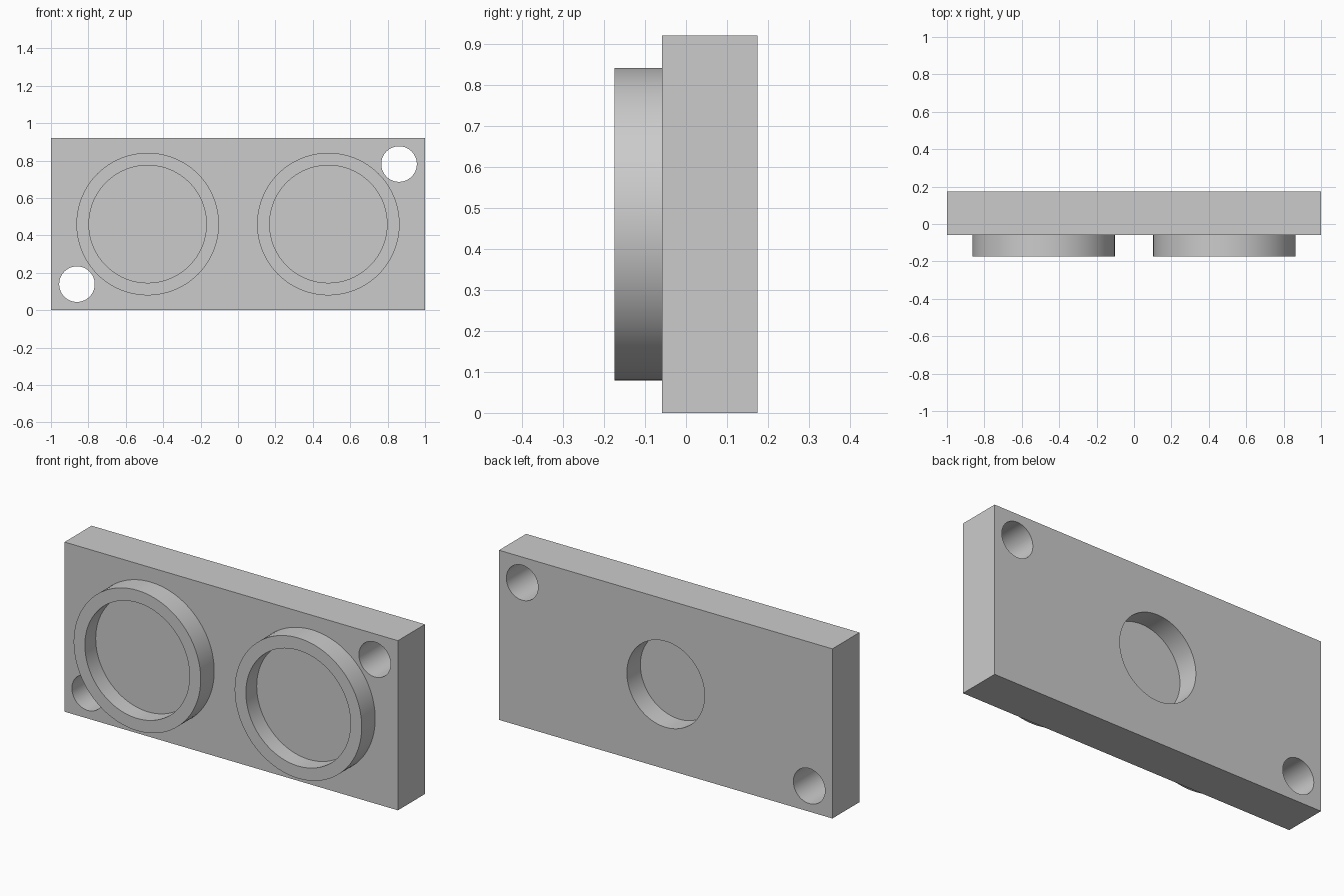
import bpy, math

if "Cube" in bpy.data.objects:
    bpy.data.objects.remove(bpy.data.objects["Cube"])

HEIGHT, MID = 0.92, 0.46            # plate height and its centre line
FRONT, PLATE_FRONT, BACK = -0.174, -0.058, 0.174

grey = bpy.data.materials.new("plain_grey")
grey.diffuse_color = (0.6, 0.6, 0.6, 1)
grey.use_nodes = True
grey.node_tree.nodes["Principled BSDF"].inputs["Base Color"].default_value = grey.diffuse_color


def cylinder(name, x, z, radius, y0, y1):
    """Round bar running along y from y0 to y1."""
    bpy.ops.mesh.primitive_cylinder_add(
        vertices=96, radius=radius, depth=y1 - y0,
        location=(x, (y0 + y1) / 2, z), rotation=(math.pi / 2, 0, 0))
    obj = bpy.context.object
    obj.name = name
    obj.data.materials.append(grey)
    return obj


def combine(body, tool, operation):
    """Boolean a tool into the body, then discard the tool."""
    mod = body.modifiers.new(tool.name, 'BOOLEAN')
    mod.object, mod.operation, mod.solver = tool, operation, 'EXACT'
    bpy.context.view_layer.objects.active = body
    bpy.ops.object.modifier_apply(modifier=mod.name)
    bpy.data.objects.remove(tool)


# Rectangular plate
bpy.ops.mesh.primitive_cube_add(size=1, location=(0, (PLATE_FRONT + BACK) / 2, MID))
plate = bpy.context.object
plate.name = "mounting_plate"
plate.scale = (2, BACK - PLATE_FRONT, HEIGHT)
bpy.ops.object.transform_apply(location=True, rotation=True, scale=True)
plate.data.materials.append(grey)

for side in (-1, 1):
    # Raised round cup with a shallow recess
    combine(plate, cylinder("cup", side * 0.483, MID, 0.381, FRONT, 0.0), 'UNION')
    combine(plate, cylinder("cup_recess", side * 0.483, MID, 0.314, FRONT - 0.1, FRONT + 0.093), 'DIFFERENCE')
    # Through hole in the opposite corners
    combine(plate, cylinder("screw_hole", side * 0.861, MID + side * 0.321, 0.095, -0.5, 0.5), 'DIFFERENCE')

# Blind pocket in the back
combine(plate, cylinder("back_pocket", 0, MID, 0.233, BACK - 0.116, BACK + 0.1), 'DIFFERENCE')

# Smooth round walls, crisp edges
bpy.ops.object.select_all(action='DESELECT')
plate.select_set(True)
bpy.context.view_layer.objects.active = plate
bpy.ops.object.shade_smooth_by_angle(angle=math.radians(30))
